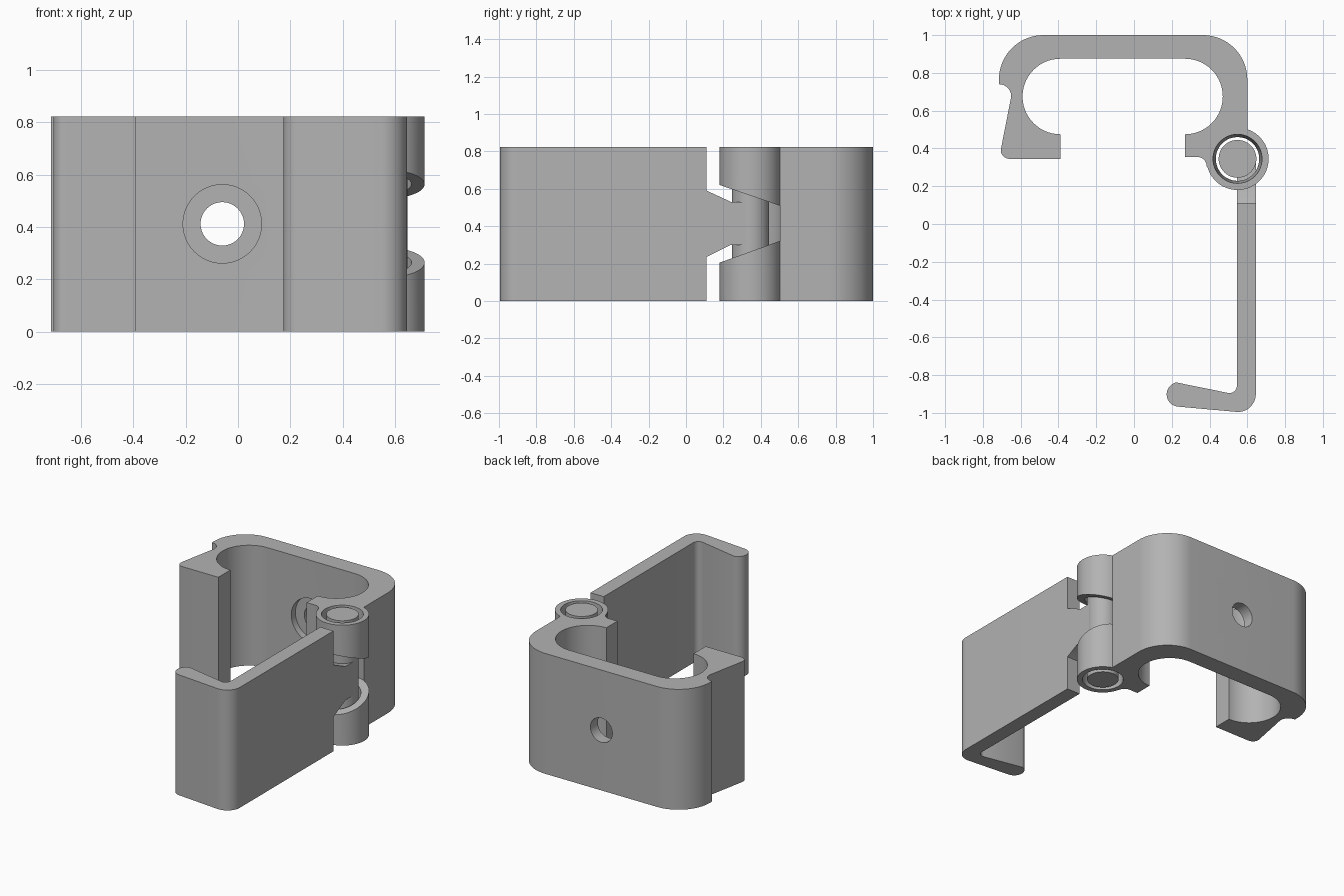
import bpy, bmesh, math

if "Cube" in bpy.data.objects:
    bpy.data.objects.remove(bpy.data.objects["Cube"])

H = 0.823                      # overall height
PX, PY = 0.548, 0.345          # hinge axis

grey = bpy.data.materials.new("plain_grey")
grey.diffuse_color = (0.45, 0.45, 0.45, 1)
grey.use_nodes = True
grey.node_tree.nodes["Principled BSDF"].inputs["Base Color"].default_value = grey.diffuse_color


def arc(cx, cy, r, a0, a1, n=16):
    return [(cx + r * math.cos(math.radians(a0 + (a1 - a0) * i / n)),
             cy + r * math.sin(math.radians(a0 + (a1 - a0) * i / n))) for i in range(n + 1)]


def loft(name, rings):
    """Closed solid through matching rings of 3D points."""
    bm = bmesh.new()
    loops = [[bm.verts.new(p) for p in ring] for ring in rings]
    n = len(loops[0])
    for a, b in zip(loops, loops[1:]):
        for i in range(n):
            j = (i + 1) % n
            bm.faces.new((a[i], a[j], b[j], b[i]))
    bm.faces.new(loops[0][::-1])
    bm.faces.new(loops[-1])
    bmesh.ops.recalc_face_normals(bm, faces=bm.faces)
    me = bpy.data.meshes.new(name)
    bm.to_mesh(me)
    bm.free()
    me.materials.append(grey)
    ob = bpy.data.objects.new(name, me)
    bpy.context.collection.objects.link(ob)
    return ob


def activate(ob):
    bpy.ops.object.select_all(action='DESELECT')
    ob.select_set(True)
    bpy.context.view_layer.objects.active = ob


def extrude(name, pts, z0=0.0, z1=H):
    return loft(name, [[(x, y, z) for x, y in pts] for z in (z0, z1)])


def cut(ob, cutter):
    activate(ob)
    m = ob.modifiers.new("cut", 'BOOLEAN')
    m.operation, m.solver, m.object = 'DIFFERENCE', 'EXACT', cutter
    bpy.ops.object.modifier_apply(modifier=m.name)
    bpy.data.objects.remove(cutter)


def circle(cx, cy, r, n=48):
    return arc(cx, cy, r, 0, 360, n)[:-1]


# C-shaped clamp body with the hinge knuckle in its outline
outline = (
    arc(-0.48, 0.765, 0.235, 180, 90)
    + arc(0.365, 0.765, 0.235, 90, 0)
    + arc(PX, PY, 0.165, 71.6, -166, 40)
    + arc(0.335, 0.305, 0.05, 0, 90, 8)
    + [(0.27, 0.355)]
    + arc(0.27, 0.675, 0.2, -90, 90, 28)
    + arc(-0.39, 0.675, 0.2, 90, 270, 28)
    + [(-0.39, 0.345)]
    + arc(-0.66, 0.39, 0.045, 270, 170, 8)
    + arc(-0.715, 0.675, 0.065, 0, 90, 10)
)
body = extrude("clamp_body", outline)

# sloped gap between the two knuckles
ring = circle(PX, PY, 0.1665)
cut(body, loft("knuckle_gap", [
    [(x, y, 0.205 + (y - 0.18) * 0.36) for x, y in ring],
    [(x, y, 0.62 - (y - 0.18) * 0.344) for x, y in ring]]))

# tapered pin bore, wide at both ends
cut(body, loft("pin_bore", [
    [(x, y, z) for x, y in circle(PX, PY, r)]
    for z, r in ((-0.02, 0.131), (0.25, 0.115), (H - 0.25, 0.115), (H + 0.02, 0.131))]))


# screw hole and its counterbore in the back wall
def bore(r, y0, y1):
    return loft("bore", [[(x, y, z) for x, z in circle(-0.06, 0.412, r)] for y in (y0, y1)])


cut(body, bore(0.083, 0.8, 1.1))
cut(body, bore(0.15, 0.8, 0.92))

# swinging latch plate with its hooked end
latch = extrude("latch_plate", (
    [(0.645, 0.11)]
    + arc(0.55, -0.9, 0.095, 0, -95, 14)
    + arc(0.238, -0.902, 0.065, -95, -257, 16)
    + arc(0.505, -0.855, 0.04, -102, 0, 8)
    + [(0.545, 0.11)]))

# hinge pin and the neck joining it to the latch plate
pin = extrude("hinge_pin", circle(PX, PY, 0.1))
neck_side = [(0.11, 0.235), (0.24, 0.3), (PY, 0.3), (PY, 0.53), (0.24, 0.53), (0.11, 0.59)]
neck = loft("latch_neck", [[(x, y, z) for y, z in neck_side] for x in (0.545, 0.645)])

for ob in (body, latch, pin, neck):
    activate(ob)
    bpy.ops.object.shade_smooth_by_angle(angle=math.radians(30))
